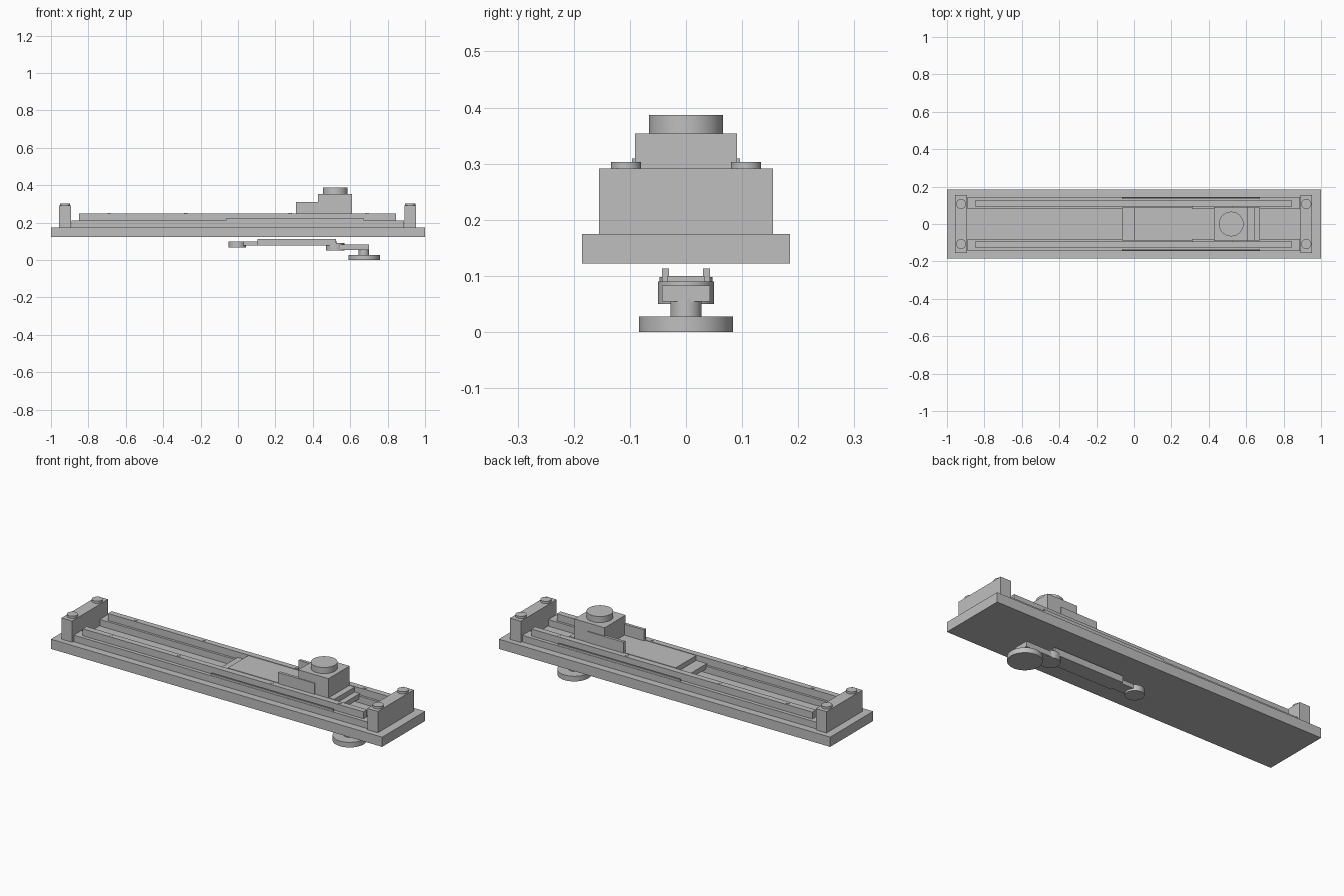
import bpy

if "Cube" in bpy.data.objects:
    bpy.data.objects.remove(bpy.data.objects["Cube"])

grey = bpy.data.materials.new("light grey")
grey.diffuse_color = (0.52, 0.52, 0.52, 1)
grey.use_nodes = True
grey.node_tree.nodes["Principled BSDF"].inputs["Base Color"].default_value = grey.diffuse_color


def finish(name):
    obj = bpy.context.object
    obj.name = name
    obj.data.materials.append(grey)
    return obj


def box(name, x, y, z):
    """Box from (min, max) ranges along each axis."""
    bpy.ops.mesh.primitive_cube_add(
        size=1, location=[(a + b) / 2 for a, b in (x, y, z)])
    obj = finish(name)
    obj.scale = [b - a for a, b in (x, y, z)]
    bpy.ops.object.transform_apply(location=False, rotation=False, scale=True)


def disc(name, x, y, r, z, sides=48):
    """Upright cylinder between two heights."""
    bpy.ops.mesh.primitive_cylinder_add(
        vertices=sides, radius=r, depth=z[1] - z[0],
        location=(x, y, (z[0] + z[1]) / 2))
    finish(name)
    bpy.ops.object.shade_smooth_by_angle()


def pair(name, x, y, z):
    """Box and its mirror image across y = 0."""
    box(name + "_back", x, y, z)
    box(name + "_front", x, (-y[1], -y[0]), z)


# Base plate and end blocks with bolts
box("base_plate", (-1, 1), (-0.185, 0.185), (0.122, 0.175))
for side, cx in (("left", -0.925), ("right", 0.921)):
    box("end_block_" + side, (cx - 0.032, cx + 0.032), (-0.155, 0.155), (0.175, 0.291))
    for cy in (-0.107, 0.107):
        disc("end_bolt_" + side, cx, cy, 0.027, (0.291, 0.303))

# Stepped guide rails with small screws
pair("rail_foot", (-0.89, 0.887), (0.08, 0.145), (0.175, 0.211))
pair("rail_top", (-0.85, 0.845), (0.093, 0.125), (0.211, 0.249))
for sx in (-0.69, -0.28, 0.28, 0.69):
    for sy in (-0.109, 0.109):
        disc("rail_screw", sx, sy, 0.009, (0.245, 0.251), 16)

# Sliding carriage between the rails
box("carriage_plate", (0, 0.643), (-0.088, 0.088), (0.2, 0.249))
box("carriage_ledge", (-0.064, 0.674), (-0.088, 0.088), (0.195, 0.222))
pair("carriage_strip", (-0.064, 0.674), (0.134, 0.143), (0.205, 0.222))

# Block on the carriage, with side wings and a round cap
box("carriage_block", (0.428, 0.61), (-0.091, 0.091), (0.249, 0.354))
pair("side_wing", (0.31, 0.53), (0.08, 0.096), (0.245, 0.309))
disc("round_cap", 0.52, 0, 0.066, (0.354, 0.387))

# Crank and connecting link underneath
disc("drive_wheel", 0.674, 0, 0.084, (0, 0.028), 64)
disc("drive_shaft", 0.673, 0, 0.028, (0.028, 0.06))
box("crank_arm", (0.52, 0.70), (-0.043, 0.043), (0.054, 0.083))
disc("crank_joint", 0.52, 0, 0.05, (0.05, 0.09))
box("link_bar", (0.0, 0.53), (-0.033, 0.033), (0.077, 0.1))
pair("link_ridge", (0.105, 0.525), (0.03, 0.043), (0.077, 0.113))
disc("link_joint", -0.004, 0, 0.047, (0.066, 0.098))
